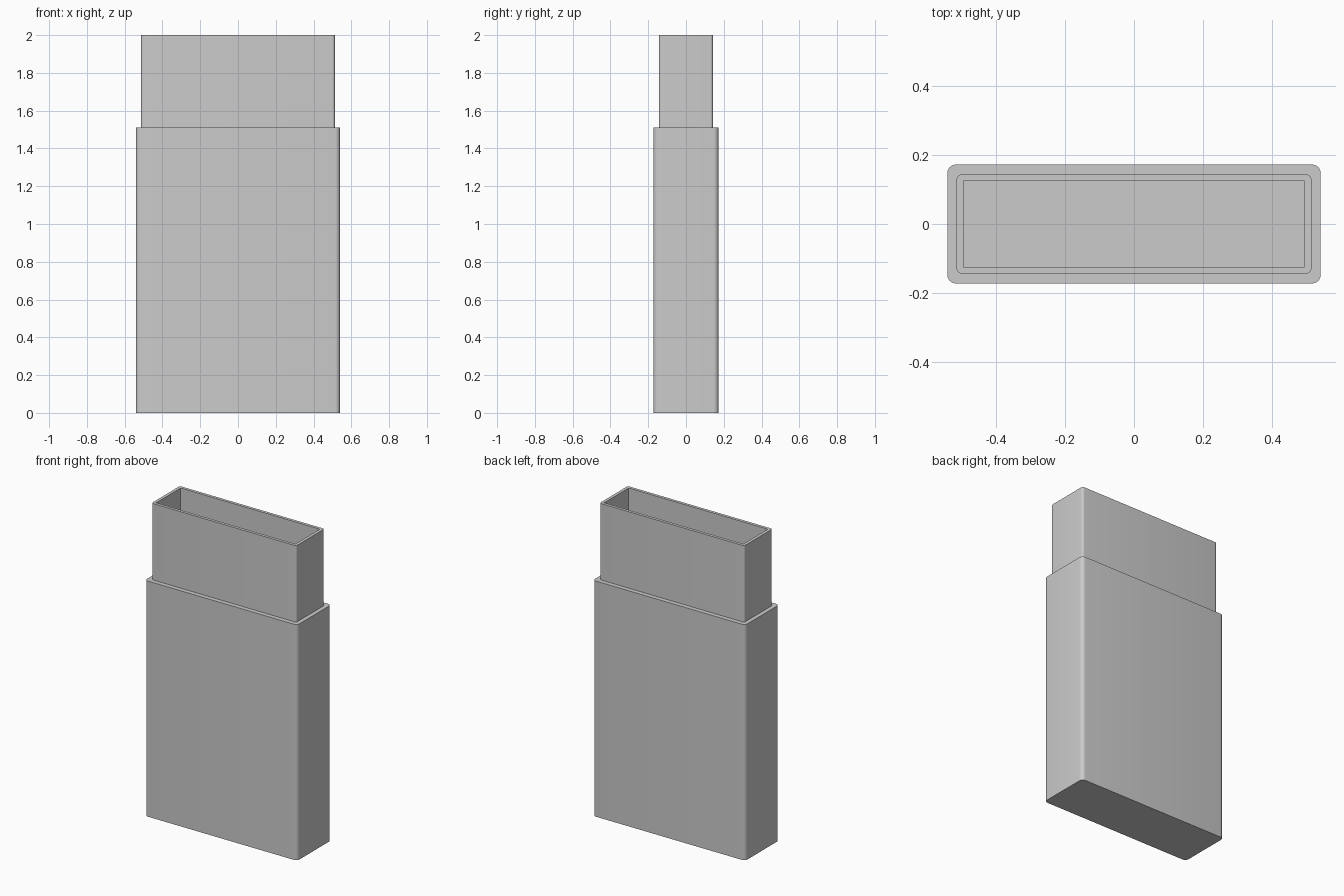
import bpy
import bmesh
from math import cos, sin, pi

cube = bpy.data.objects.get("Cube")
if cube:
    bpy.data.objects.remove(cube, do_unlink=True)

# Single grey material
GREY = (0.6, 0.6, 0.6, 1.0)
grey = bpy.data.materials.new("plain grey")
grey.use_nodes = True
grey.diffuse_color = GREY
grey.node_tree.nodes["Principled BSDF"].inputs["Base Color"].default_value = GREY

STEPS = 6  # segments per rounded corner


def rounded_rect(half_x, half_y, radius):
    """Counter-clockwise outline of a rectangle with rounded corners."""
    points = []
    for corner, (sx, sy) in enumerate([(1, 1), (-1, 1), (-1, -1), (1, -1)]):
        for i in range(STEPS + 1):
            angle = (corner + i / STEPS) * pi / 2
            points.append((sx * (half_x - radius) + radius * cos(angle),
                           sy * (half_y - radius) + radius * sin(angle)))
    return points


def loft(name, sections, cap_first=False, cap_last=False):
    """Skin a stack of (outline, height) sections into one object."""
    bm = bmesh.new()
    rings = [[bm.verts.new((x, y, z)) for x, y in outline]
             for outline, z in sections]
    for low, high in zip(rings, rings[1:]):
        for i in range(len(low)):
            j = (i + 1) % len(low)
            bm.faces.new((low[i], low[j], high[j], high[i]))
    if cap_first:
        bm.faces.new(rings[0][::-1])
    if cap_last:
        bm.faces.new(rings[-1])
    # Merge the points that coincide at square corners
    bmesh.ops.remove_doubles(bm, verts=bm.verts[:], dist=0.0001)
    mesh = bpy.data.meshes.new(name)
    bm.to_mesh(mesh)
    bm.free()
    mesh.materials.append(grey)
    obj = bpy.data.objects.new(name, mesh)
    bpy.context.collection.objects.link(obj)
    bpy.ops.object.select_all(action="DESELECT")
    obj.select_set(True)
    bpy.context.view_layer.objects.active = obj
    bpy.ops.object.shade_smooth_by_angle(angle=pi / 6)
    return obj


SHOULDER, TOP, FLOOR = 1.51, 2.0, 0.05
case_outline = rounded_rect(0.54, 0.172, 0.025)
sleeve_outline = rounded_rect(0.513, 0.143, 0.014)
cavity_outline = rounded_rect(0.493, 0.124, 0)

# Outer case: closed base, walls and the narrow shoulder ledge
loft("outer_case", [(case_outline, 0), (case_outline, SHOULDER),
                    (sleeve_outline, SHOULDER)], cap_first=True)

# Inner sleeve: raised walls, rim and the open cavity down to its floor
loft("inner_sleeve", [(sleeve_outline, SHOULDER), (sleeve_outline, TOP),
                      (cavity_outline, TOP), (cavity_outline, FLOOR)],
     cap_last=True)
